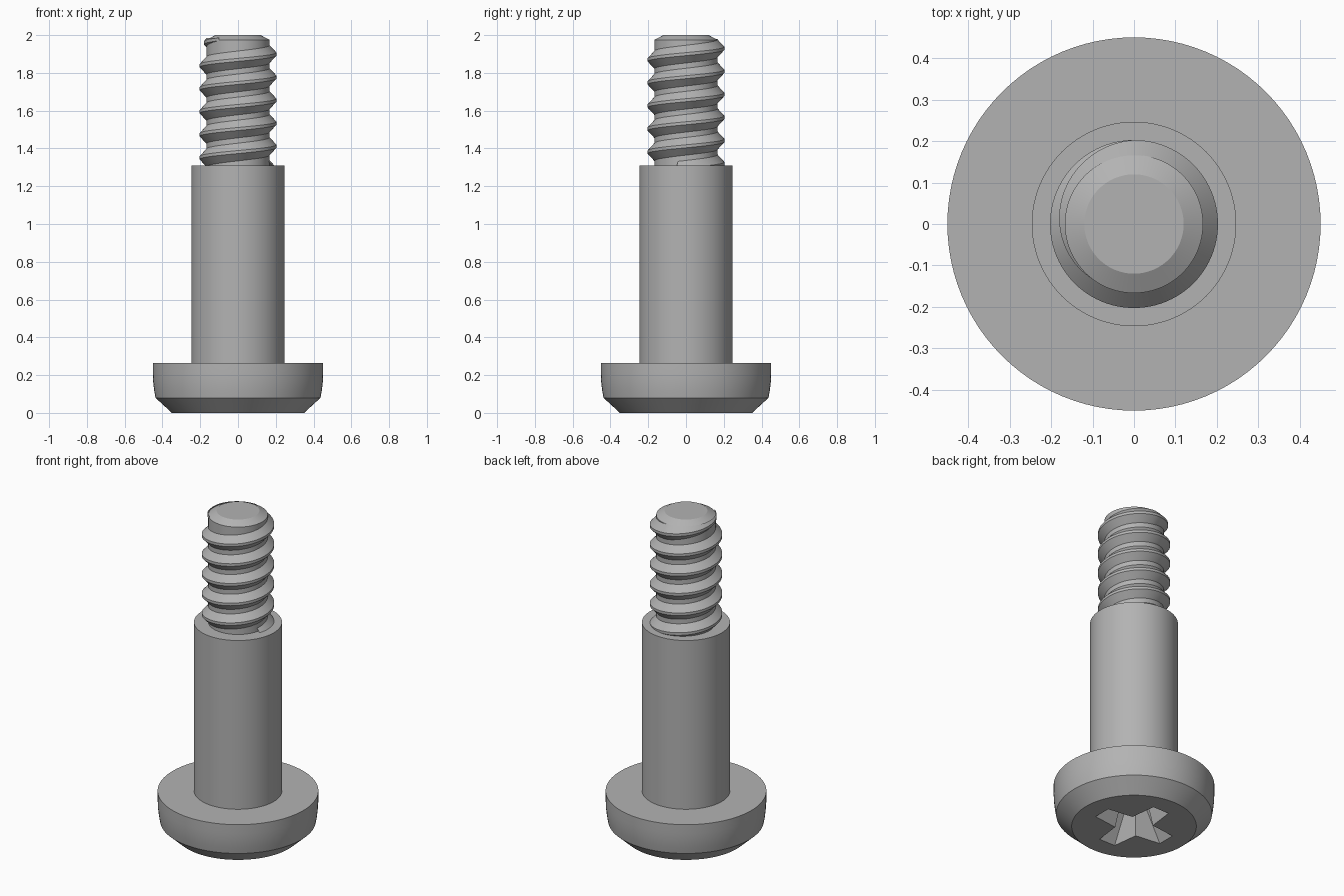
import bpy, bmesh
from math import cos, sin, pi, radians

SEGMENTS = 96
CORE_R, CREST_R, PITCH = 0.167, 0.203, 0.122
SHOULDER_R, SHOULDER_TOP, HEAD_TOP = 0.247, 1.31, 0.265

cube = bpy.data.objects.get("Cube")
if cube:
    bpy.data.objects.remove(cube, do_unlink=True)

steel = bpy.data.materials.new("grey_steel")
steel.use_nodes = True
steel.diffuse_color = (0.45, 0.45, 0.45, 1)
steel.node_tree.nodes["Principled BSDF"].inputs["Base Color"].default_value = steel.diffuse_color


def ring(bm, r, z):
    return [bm.verts.new((r * cos(2 * pi * i / SEGMENTS), r * sin(2 * pi * i / SEGMENTS), z))
            for i in range(SEGMENTS)]


def bridge(bm, a, b, closed=True):
    for i in range(len(a) if closed else len(a) - 1):
        j = (i + 1) % len(a)
        bm.faces.new((a[i], a[j], b[j], b[i]))


def lathe(bm, profile):
    rings = [ring(bm, r, z) for r, z in profile]
    for a, b in zip(rings, rings[1:]):
        bridge(bm, a, b)
    return rings


def finish(bm, name, angle=25):
    mesh = bpy.data.meshes.new(name)
    bm.to_mesh(mesh)
    bm.free()
    mesh.materials.append(steel)
    obj = bpy.data.objects.new(name, mesh)
    bpy.context.collection.objects.link(obj)
    bpy.ops.object.select_all(action='DESELECT')
    obj.select_set(True)
    bpy.context.view_layer.objects.active = obj
    bpy.ops.object.shade_smooth_by_angle(angle=radians(angle))
    return obj


def cross(bm, length, width, notch, z):
    """Cross outline, counterclockwise, with notch as the inner corner offset."""
    verts = []
    for k in range(4):
        c, s = cos(k * pi / 2), sin(k * pi / 2)
        for x, y in ((length, -width), (length, width), (notch, notch)):
            verts.append(bm.verts.new((c * x - s * y, s * x + c * y, z)))
    return verts


# Head with a cross-shaped driver recess in its underside
bm = bmesh.new()
rings = lathe(bm, [(0.35, 0), (0.437, 0.08), (0.444, 0.12), (0.449, 0.165),
                   (0.451, 0.21), (0.451, HEAD_TOP), (SHOULDER_R, HEAD_TOP)])
mouth = cross(bm, 0.235, 0.055, 0.075, 0)
floor = cross(bm, 0.10, 0.035, 0.045, 0.21)
bridge(bm, floor, mouth)
tip = bm.verts.new((0, 0, 0.24))
for i in range(12):
    bm.faces.new((floor[i], floor[(i + 1) % 12], tip))
rim = [bm.edges.get((loop[i], loop[(i + 1) % len(loop)]))
       for loop in (rings[0], mouth) for i in range(len(loop))]
bmesh.ops.triangle_fill(bm, edges=rim, use_beauty=True, normal=(0, 0, -1))
bmesh.ops.recalc_face_normals(bm, faces=[f for f in bm.faces if f.calc_center_median().z < 1e-5])
for f in bm.faces:
    # underside faces down, recess faces open toward the mouth
    c = f.calc_center_median()
    if abs(f.normal.z) > 0.99 and c.z < 1e-5 and f.normal.z > 0:
        f.normal_flip()
bm.normal_update()
for f in bm.faces:
    if any(v in floor for v in f.verts) and f.normal.z > 0:
        f.normal_flip()
finish(bm, "head")

# Plain cylindrical shoulder
bm = bmesh.new()
lathe(bm, [(SHOULDER_R, HEAD_TOP), (SHOULDER_R, SHOULDER_TOP), (CORE_R, SHOULDER_TOP)])
finish(bm, "shoulder")

# Threaded core with a chamfered end
bm = bmesh.new()
top = lathe(bm, [(CORE_R, SHOULDER_TOP), (CORE_R, 1.975), (0.12, 2.0)])[-1]
bm.faces.new(top)
finish(bm, "threaded_core", 15)

# Right-hand thread that fades out below the end
bm = bmesh.new()
fade_start, fade_steps = SEGMENTS // 4, int(SEGMENTS * 0.4)
previous = None
for i in range(fade_start - int(5.3 * SEGMENTS), fade_start + fade_steps + 1):
    angle = 2 * pi * i / SEGMENTS
    z = 1.93 + PITCH * (i - fade_start) / SEGMENTS
    scale = 1 - max(0, i - fade_start) / fade_steps
    outer = CORE_R + (CREST_R - CORE_R) * scale
    half = 0.008 + 0.04 * scale
    section = [bm.verts.new((r * cos(angle), r * sin(angle), z + dz)) for r, dz in
               ((CORE_R - 0.001, -half), (outer, -0.008), (outer, 0.008), (CORE_R - 0.001, half))]
    if previous:
        bridge(bm, section[::-1], previous[::-1], closed=False)
    previous = section
bmesh.ops.recalc_face_normals(bm, faces=bm.faces)
bm.normal_update()
if sum(f.normal.dot(f.calc_center_median()) - f.normal.z * f.calc_center_median().z for f in bm.faces) < 0:
    bmesh.ops.reverse_faces(bm, faces=bm.faces)
finish(bm, "thread")
